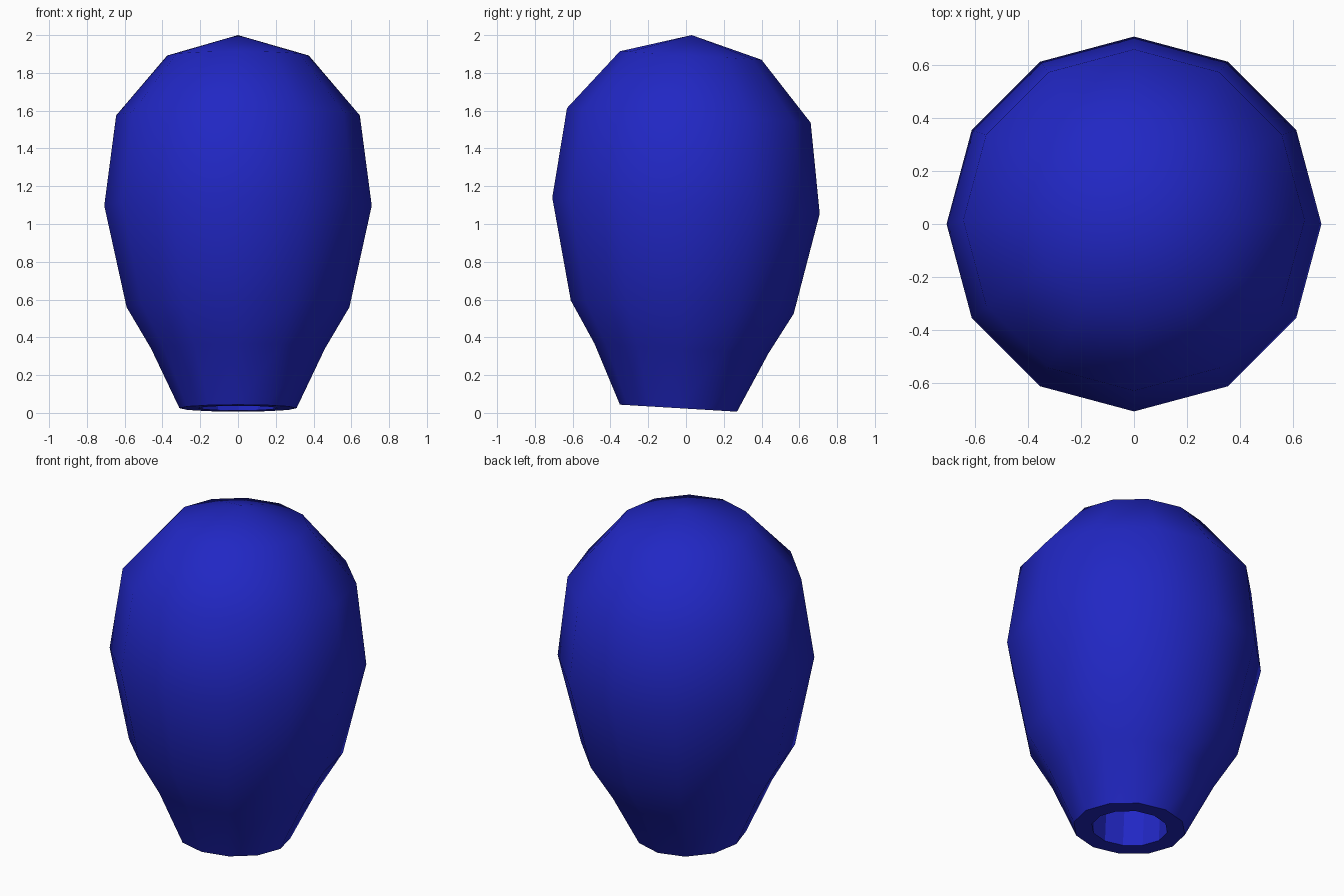
import bpy, bmesh, math

if "Cube" in bpy.data.objects:
    bpy.data.objects.remove(bpy.data.objects["Cube"])

SIDES = 12
TILT = 0.06      # rings lean slightly toward the back

# (radius, y centre, z centre) from inside the neck hole, round the rim, up to the crown
PROFILE = [
    (0.21, -0.02, 0.33), (0.21, -0.038, 0.025),
    (0.31, -0.04, 0.025), (0.46, -0.025, 0.34), (0.59, -0.02, 0.56),
    (0.708, 0.0, 1.097), (0.645, 0.015, 1.575), (0.375, 0.025, 1.892),
]

bm = bmesh.new()


def ring(r, cy, cz):
    verts = []
    for i in range(SIDES):
        a = 2 * math.pi * i / SIDES
        dy = r * math.sin(a)
        verts.append(bm.verts.new((r * math.cos(a), cy + dy, cz - TILT * dy)))
    return verts


rings = [ring(*p) for p in PROFILE]

# Neck hole, rim and body walls
for k, (lo, hi) in enumerate(zip(rings, rings[1:])):
    for i in range(SIDES):
        j = (i + 1) % SIDES
        f = bm.faces.new((lo[i], lo[j], hi[j], hi[i]))
        f.smooth = k >= 2

# Pointed crown fan
tip = bm.verts.new((0, 0.03, 2.0))
for i in range(SIDES):
    f = bm.faces.new((rings[-1][i], rings[-1][(i + 1) % SIDES], tip))
    f.smooth = True

# End of the neck hole
bm.faces.new(rings[0])
bmesh.ops.recalc_face_normals(bm, faces=bm.faces)

# Crisp rim edges
for e in bm.edges:
    if any(not f.smooth for f in e.link_faces):
        e.smooth = False

mesh = bpy.data.meshes.new("balloon")
bm.to_mesh(mesh)
bm.free()
balloon = bpy.data.objects.new("balloon", mesh)
bpy.context.collection.objects.link(balloon)

# Blue skin
mat = bpy.data.materials.new("blue_skin")
mat.diffuse_color = (0.015, 0.02, 0.55, 1)
mat.use_nodes = True
mat.node_tree.nodes["Principled BSDF"].inputs["Base Color"].default_value = mat.diffuse_color
mesh.materials.append(mat)
